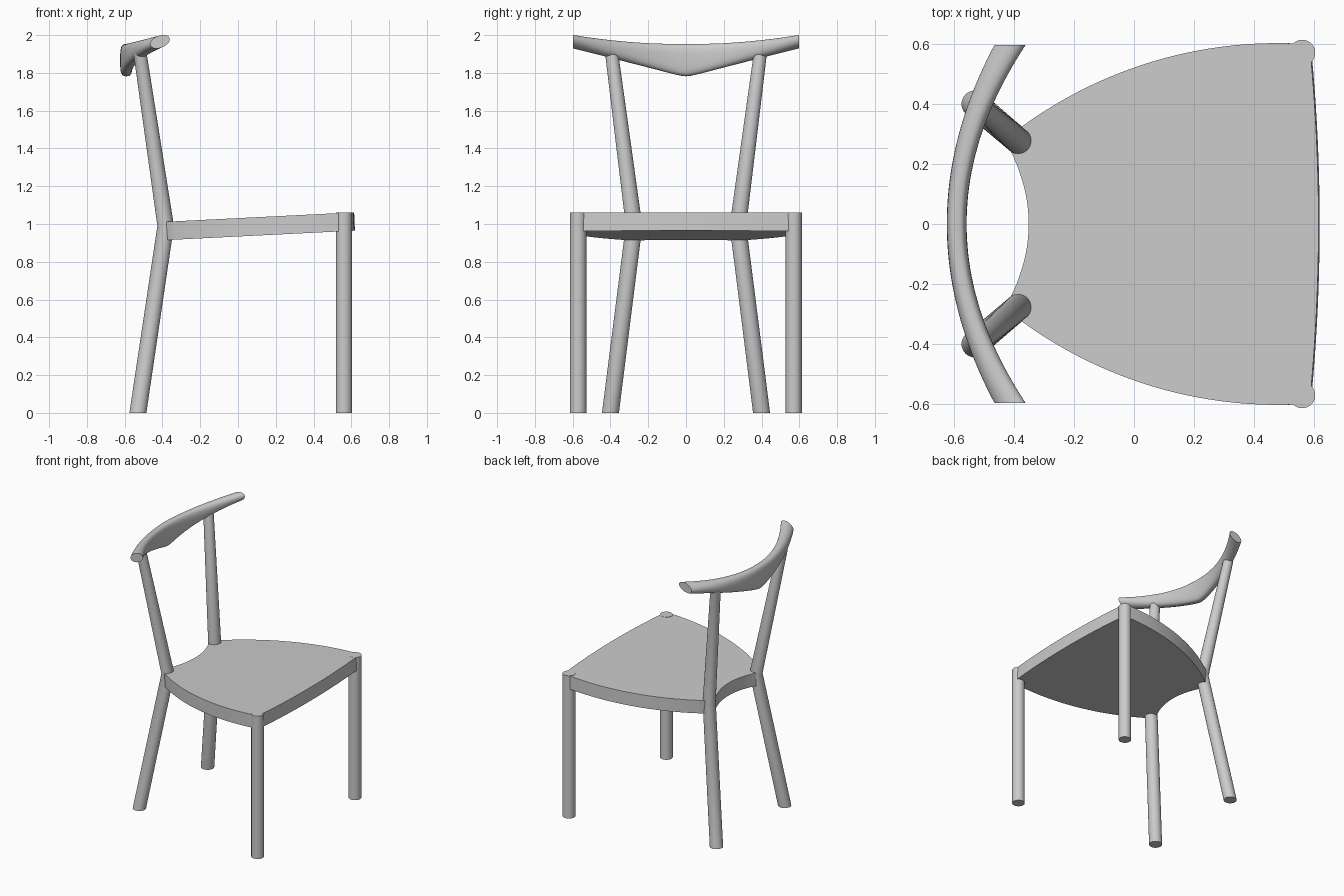
import bpy, bmesh
from math import cos, sin, pi, sqrt, radians

cube = bpy.data.objects.get("Cube")
if cube:
    bpy.data.objects.remove(cube)

GREY = 0.6
mat = bpy.data.materials.new("light grey")
mat.use_nodes = True
mat.diffuse_color = (GREY, GREY, GREY, 1)
mat.node_tree.nodes["Principled BSDF"].inputs["Base Color"].default_value = (GREY, GREY, GREY, 1)


def loft(name, rings):
    """Skin a list of equally sized point rings and cap both ends."""
    bm = bmesh.new()
    loops = [[bm.verts.new(p) for p in ring] for ring in rings]
    n = len(loops[0])
    for a, b in zip(loops, loops[1:]):
        for i in range(n):
            j = (i + 1) % n
            bm.faces.new((a[i], a[j], b[j], b[i]))
    bm.faces.new(loops[0][::-1])
    bm.faces.new(loops[-1])
    bmesh.ops.recalc_face_normals(bm, faces=bm.faces)
    mesh = bpy.data.meshes.new(name)
    bm.to_mesh(mesh)
    bm.free()
    mesh.materials.append(mat)
    obj = bpy.data.objects.new(name, mesh)
    bpy.context.collection.objects.link(obj)
    bpy.ops.object.select_all(action="DESELECT")
    obj.select_set(True)
    bpy.context.view_layer.objects.active = obj
    bpy.ops.object.shade_smooth_by_angle(angle=radians(30))
    return obj


def disc(x, y, z, r, n=32):
    return [(x + r * cos(2 * pi * i / n), y + r * sin(2 * pi * i / n), z) for i in range(n)]


def spread(a, b, n):
    return [a + (b - a) * i / n for i in range(n + 1)]


# Legs: straight front posts, bent rear posts that rise to the back rail
for side, s in (("left", 1), ("right", -1)):
    loft(f"front_leg_{side}", [disc(0.561, s * 0.571, z, 0.043) for z in (0, 1.06)])
    loft(f"rear_leg_{side}", [disc(-0.53, s * 0.40, 0, 0.045),
                              disc(-0.383, s * 0.275, 0.99, 0.044),
                              disc(-0.518, s * 0.393, 1.90, 0.035)])


# Seat: bowed front, curved sides, scooped back, sloping down to the rear
def side_y(x):
    return 0.603 - 1.45 + sqrt(1.45 ** 2 - (x - 0.48) ** 2)


outline = [(0.615 - 0.027 * (y / 0.57) ** 2, y) for y in spread(-0.57, 0.57, 20)]
outline += [(x, side_y(x)) for x in spread(0.54, -0.378, 28)]
outline += [(-0.351 - 1.02 * y * y, y) for y in spread(0.25, -0.25, 20)]
outline += [(x, -side_y(x)) for x in spread(-0.378, 0.54, 28)]


def seat_top(x):
    return 1.031 + 0.05 * x


loft("seat", [[(x + 0.004, y, seat_top(x) - 0.097) for x, y in outline],
              [(x, y, seat_top(x)) for x, y in outline]])


# Back rail: curved bar, deep and pointed in the middle, oval at the ends
def power(v, e):
    return abs(v) ** e * (1 if v >= 0 else -1)


def rail_section(y, n=32):
    t = abs(y) / 0.597
    top = 1.953 + 0.047 * t * t
    bottom = 1.775 + 0.155 * sqrt(t * t + 0.002)
    cx, cz = -0.591 + 0.178 * t * t, (top + bottom) / 2
    half_w, half_h = 0.033 + 0.019 * t * t, (top - bottom) / 2
    lean = 0.25 * t
    e = 0.6 + 0.4 * t
    ring = []
    for i in range(n):
        a = 2 * pi * i / n
        u = half_w * power(cos(a), e)
        ring.append((cx + u, y, cz + lean * u + half_h * 0.95 ** t * power(sin(a), e)))
    return ring


loft("back_rail", [rail_section(y) for y in spread(-0.597, 0.597, 48)])
